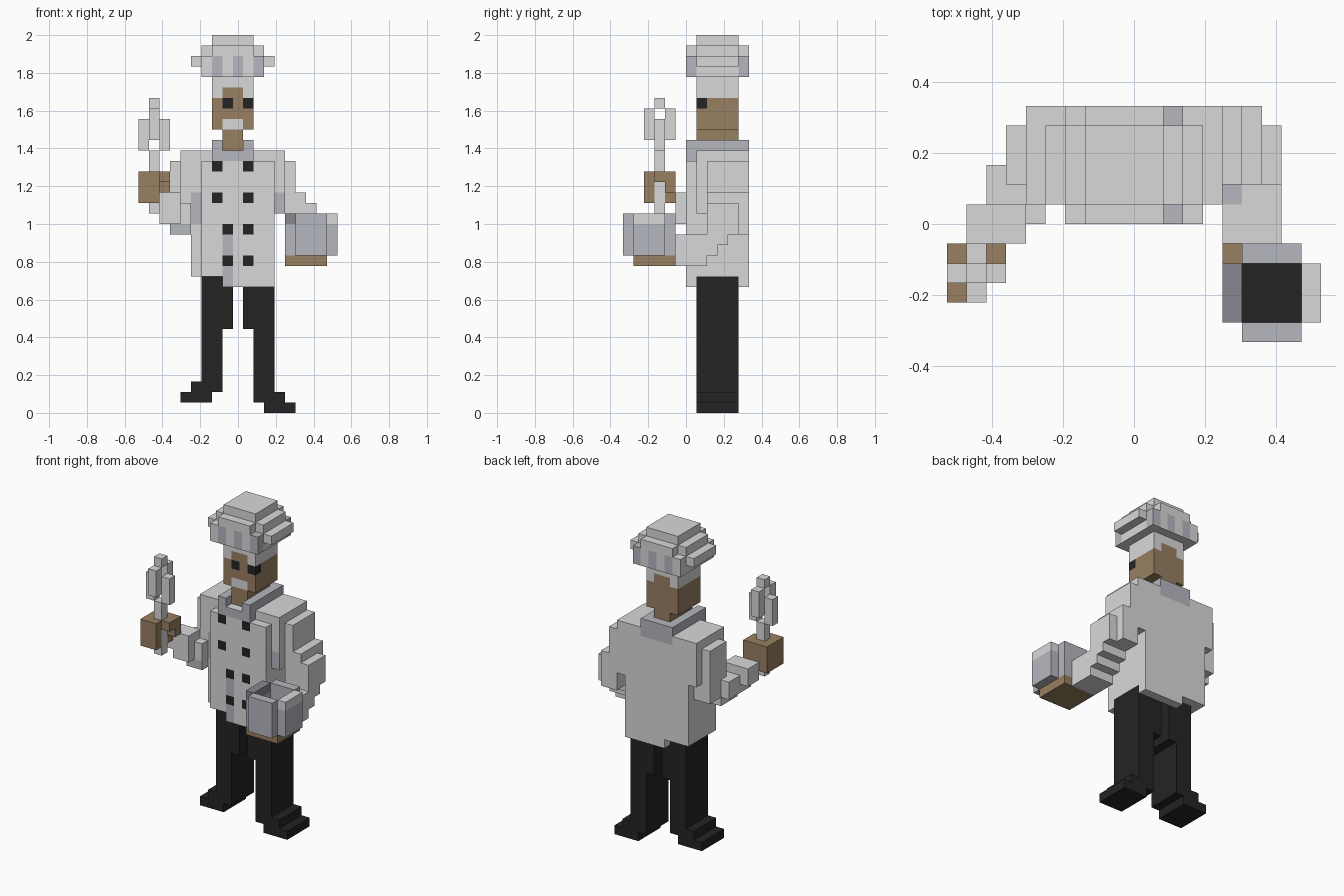
import bpy, bmesh
from mathutils import Vector

if "Cube" in bpy.data.objects:
    bpy.data.objects.remove(bpy.data.objects["Cube"])

U = 2 / 36          # edge of one cube
X0 = 9.5            # x index that lies on the centre line


def material(name, r, g, b):
    lin = [((c / 255 + 0.055) / 1.055) ** 2.4 for c in (r, g, b)]
    m = bpy.data.materials.new(name)
    m.diffuse_color = (*lin, 1)
    m.use_nodes = True
    m.node_tree.nodes["Principled BSDF"].inputs["Base Color"].default_value = m.diffuse_color
    return m


MATS = {
    "white": material("white cloth", 217, 217, 217),
    "grey": material("light grey", 182, 183, 191),
    "dark": material("dark grey", 135, 137, 143),
    "skin": material("brown skin", 152, 127, 97),
    "black": material("black", 36, 36, 36),
}

cubes = {}          # (x, y, z) -> (part, colour)
paint = []          # painted patches, later ones win


def part(name, colour, *boxes):
    """Fill boxes (x0, x1, y0, y1, z0, z1) of the cube grid."""
    for x0, x1, y0, y1, z0, z1 in boxes:
        for x in range(x0, x1):
            for y in range(y0, y1):
                for z in range(z0, z1):
                    cubes[x, y, z] = (name, colour)


def dye(colour, sides, x0, x1, y0, y1, z0, z1):
    """Recolour the faces of a box that look to the named sides."""
    paint.append((colour, sides, (x0, x1, y0, y1, z0, z1)))


# legs and shoes
part("left_leg", "black", (6, 9, 1, 5, 8, 13), (6, 8, 1, 5, 2, 8))
part("left_shoe", "black", (5, 8, 1, 5, 2, 3), (4, 7, 1, 5, 1, 2))
part("right_leg", "black", (10, 13, 1, 5, 8, 13), (11, 13, 1, 5, 2, 8))
part("right_shoe", "black", (11, 14, 1, 5, 1, 2), (12, 15, 1, 5, 0, 1))

# jacket with tails, trim and buttons
part("jacket", "white", (5, 13, 1, 6, 13, 25), (6, 13, 0, 1, 13, 24),
     (7, 11, 0, 1, 24, 25), (8, 13, 0, 1, 12, 13), (8, 13, 5, 6, 12, 13))
part("collar", "grey", (7, 8, 0, 6, 25, 26), (10, 11, 0, 6, 25, 26),
     (8, 10, 5, 6, 25, 26))
dye("grey", "FBLR", 7, 11, 0, 1, 24, 25)
dye("grey", "B", 7, 11, 5, 6, 24, 25)
dye("grey", "F", 8, 9, 0, 1, 12, 17)
dye("grey", "F", 5, 6, 1, 2, 18, 21)
for z, x in ((23, 7), (20, 7), (17, 8), (14, 8)):
    for bx in (x, 10):
        dye("black", "F", bx, bx + 1, 0, 1, z, z + 1)

# head with hair, moustache and eyes
part("neck", "skin", (8, 10, 1, 5, 25, 27))
part("head", "skin", (7, 11, 1, 5, 27, 32))
dye("white", "FBLR", 7, 11, 1, 5, 30, 32)
dye("skin", "FB", 8, 10, 1, 5, 30, 31)
dye("white", "F", 8, 10, 1, 2, 27, 28)
dye("black", "F", 8, 9, 1, 2, 29, 30)
dye("black", "FR", 10, 11, 1, 2, 29, 30)

# tall puffed hat with pleats
part("hat", "white", (6, 12, 0, 6, 32, 34), (5, 13, 1, 5, 33, 34),
     (7, 11, 0, 6, 34, 35), (6, 12, 1, 5, 34, 35), (7, 11, 1, 5, 35, 36))
for y in (0, 5):
    dye("grey", "FBLRT", 11, 12, y, y + 1, 32, 34)
    for x in (7, 9):
        dye("grey", "FB", x, x + 1, y, y + 1, 32, 34)

# arm holding the pot, stepping down and forward
part("right_sleeve", "white", (13, 14, 1, 6, 19, 25), (14, 15, 2, 6, 19, 24),
     (14, 16, 2, 6, 17, 21), (14, 17, 2, 5, 17, 20), (14, 17, 2, 4, 16, 17),
     (14, 17, 2, 3, 15, 16), (14, 17, -1, 2, 14, 17))
dye("grey", "F", 13, 14, 1, 2, 19, 21)
dye("grey", "T", 14, 15, 1, 2, 16, 17)
part("right_hand", "skin", (14, 18, -5, -1, 14, 15))

# pot
part("pot", "grey", (15, 18, -6, -5, 15, 19), (15, 18, -2, -1, 15, 19),
     (14, 15, -5, -2, 15, 19), (18, 19, -5, -2, 15, 19))
part("pot_contents", "black", (15, 18, -5, -2, 15, 16))
dye("dark", "FBLRT", 14, 15, -5, -2, 18, 19)
dye("white", "FBLRT", 18, 19, -5, -2, 18, 19)

# arm holding the whisk
part("left_sleeve", "white", (4, 5, 1, 6, 20, 25), (3, 5, 2, 5, 18, 24),
     (2, 5, 0, 3, 18, 20), (3, 5, 0, 3, 17, 18), (2, 4, -1, 1, 18, 21),
     (1, 3, -1, 1, 19, 21))
dye("grey", "FD", 3, 5, 0, 3, 17, 18)
part("left_hand", "skin", (0, 2, -4, -1, 20, 23), (2, 3, -2, -1, 21, 23),
     (2, 3, -3, -2, 22, 23))

# whisk: handle, four wires and tip
part("whisk", "white", (1, 2, -3, -2, 19, 22), (1, 2, -3, -2, 23, 25),
     (0, 1, -3, -2, 25, 28), (2, 3, -3, -2, 25, 28),
     (1, 2, -4, -3, 26, 29), (1, 2, -2, -1, 26, 29), (1, 2, -3, -2, 29, 30))

SIDES = {"L": (-1, 0, 0), "R": (1, 0, 0), "F": (0, -1, 0),
         "B": (0, 1, 0), "D": (0, 0, -1), "T": (0, 0, 1)}


def face_colour(cell, side, colour):
    x, y, z = cell
    for new, sides, (x0, x1, y0, y1, z0, z1) in paint:
        if side in sides and x0 <= x < x1 and y0 <= y < y1 and z0 <= z < z1:
            colour = new
    return colour


def build(name):
    """Skin one part: keep only outer faces, then merge flat areas."""
    bm = bmesh.new()
    verts, slots = {}, []
    for cell, (owner, colour) in cubes.items():
        if owner != name:
            continue
        for side, n in SIDES.items():
            n = Vector(n)
            if tuple(int(a + b) for a, b in zip(cell, n)) in cubes:
                continue
            t = Vector((n.y, n.z, n.x))
            s = n.cross(t)
            mid = Vector(cell) + Vector((0.5, 0.5, 0.5)) + n / 2
            ring = []
            for a, b in ((-1, -1), (1, -1), (1, 1), (-1, 1)):
                p = mid + t * a / 2 + s * b / 2
                key = tuple(round(c) for c in p)
                if key not in verts:
                    verts[key] = bm.verts.new(
                        ((key[0] - X0) * U, key[1] * U, key[2] * U))
                ring.append(verts[key])
            f = bm.faces.new(ring)
            c = face_colour(cell, side, colour)
            if c not in slots:
                slots.append(c)
            f.material_index = slots.index(c)
    bm.normal_update()
    bmesh.ops.dissolve_limit(bm, angle_limit=0.02, verts=bm.verts[:],
                             edges=bm.edges[:], delimit={'MATERIAL'})
    mesh = bpy.data.meshes.new(name)
    bm.to_mesh(mesh)
    bm.free()
    for c in slots:
        mesh.materials.append(MATS[c])
    bpy.context.collection.objects.link(bpy.data.objects.new(name, mesh))


for part_name in dict.fromkeys(owner for owner, _ in cubes.values()):
    build(part_name)
